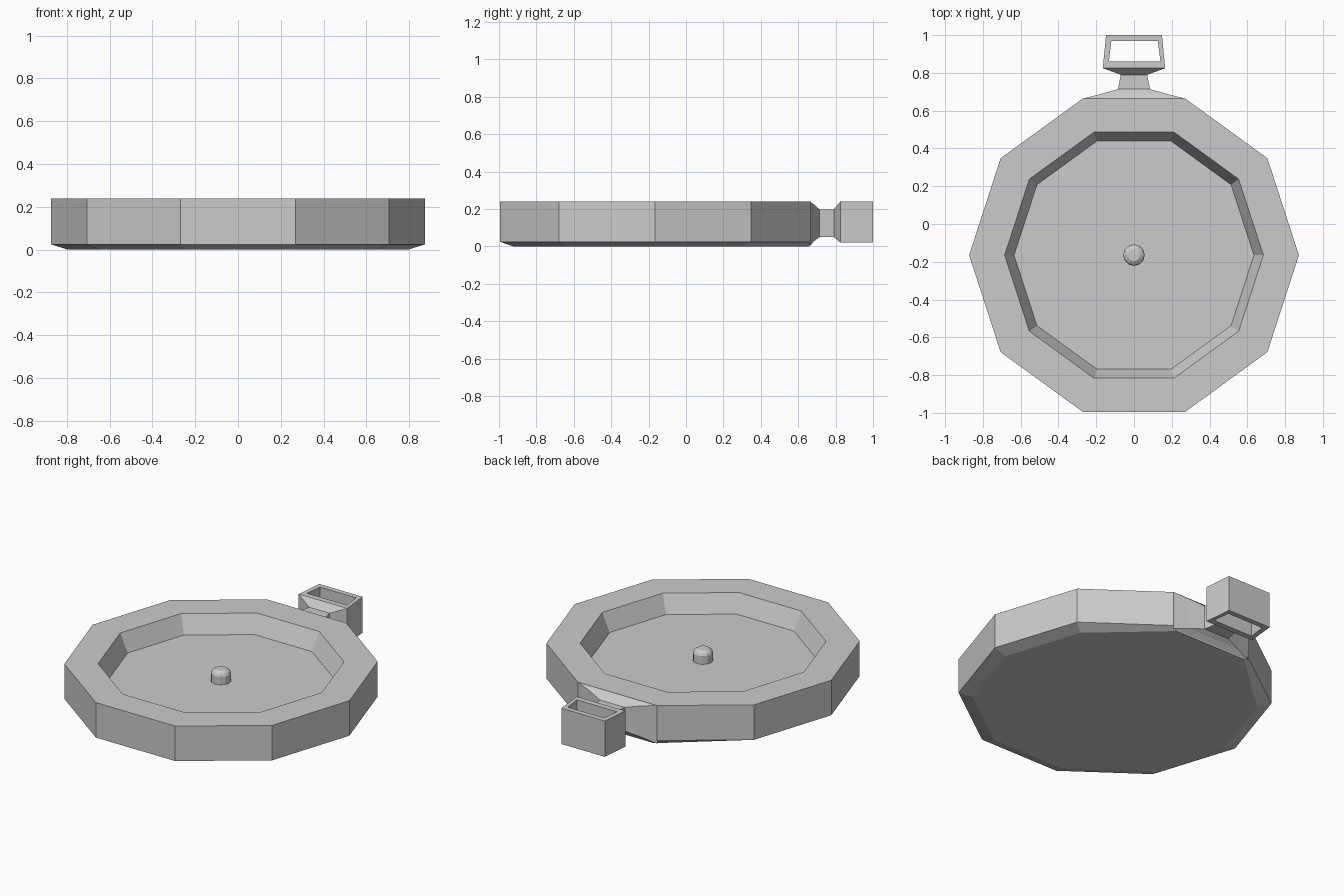
import bpy
import bmesh
from math import sin, cos, pi

if "Cube" in bpy.data.objects:
    bpy.data.objects.remove(bpy.data.objects["Cube"])

CY = -0.165  # centre of the dish along y


def finish(name, bm):
    bmesh.ops.recalc_face_normals(bm, faces=bm.faces)
    mesh = bpy.data.meshes.new(name)
    bm.to_mesh(mesh)
    bm.free()
    obj = bpy.data.objects.new(name, mesh)
    bpy.context.collection.objects.link(obj)
    return obj


def loft(name, rings):
    """Skin closed loops of equal length and cap both ends."""
    bm = bmesh.new()
    loops = [[bm.verts.new(p) for p in ring] for ring in rings]
    n = len(loops[0])
    for a, b in zip(loops, loops[1:]):
        for i in range(n):
            j = (i + 1) % n
            bm.faces.new((a[i], a[j], b[j], b[i]))
    bm.faces.new(loops[0])
    bm.faces.new(loops[-1])
    return finish(name, bm)


def circle(r, z, n):
    return [(r * cos(2 * pi * i / n), CY + r * sin(2 * pi * i / n), z)
            for i in range(n)]


def section(y, hx, z0, z1):
    return [(-hx, y, z0), (hx, y, z0), (hx, y, z1), (-hx, y, z1)]


# ten-sided case with a chamfered base and sunken face
rings = [circle(r, z, 10) for r, z in
         [(0.795, 0), (0.873, 0.025), (0.873, 0.24), (0.685, 0.24), (0.635, 0.13)]]
for i in (2, 3):  # base runs out to the neck at the back
    x, y, z = rings[0][i]
    rings[0][i] = (x, 0.66, z)
loft("case", rings)

# domed pin in the middle of the face
loft("centre_pin", [circle(r, z, 12) for r, z in
                    [(0.057, 0.125), (0.057, 0.18), (0.05, 0.193), (0.032, 0.205)]])

# neck flaring from the case to the loop
loft("neck", [section(*s) for s in
              [(0.664, 0.27, 0.005, 0.24), (0.687, 0.18, 0.03, 0.222),
               (0.714, 0.085, 0.05, 0.198), (0.79, 0.07, 0.05, 0.198),
               (0.825, 0.165, 0.02, 0.24)]])

# hollow hanging loop, open from top to bottom
bm = bmesh.new()
outer = [(-0.165, 0.825), (0.165, 0.825), (0.148, 1.0), (-0.148, 1.0)]
inner = [(-0.133, 0.86), (0.14, 0.86), (0.126, 0.968), (-0.12, 0.968)]
ob, ot, ib, it = [[bm.verts.new((x, y, z)) for x, y in pts]
                  for pts in (outer, inner) for z in (0.02, 0.24)]
for a, b in ((ob, ot), (ot, it), (it, ib), (ib, ob)):
    for i in range(4):
        j = (i + 1) % 4
        bm.faces.new((a[i], a[j], b[j], b[i]))
finish("hanging_loop", bm)
